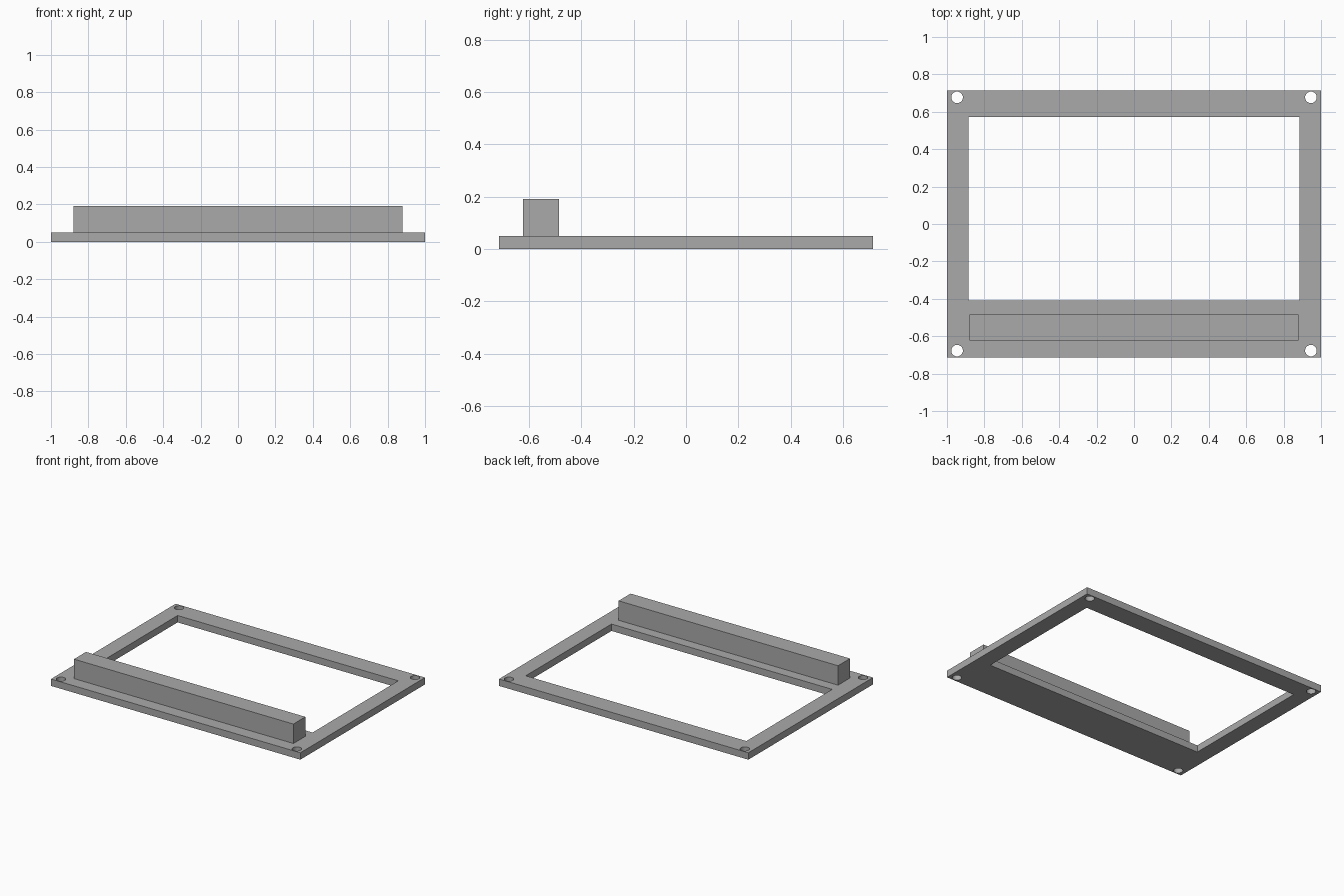
import bpy
import bmesh
from mathutils import Matrix, Vector

cube = bpy.data.objects.get("Cube")
if cube:
    bpy.data.objects.remove(cube, do_unlink=True)

PLATE_TOP = 0.05
HALF_DEPTH = 0.714

grey = bpy.data.materials.new("plain grey")
grey.use_nodes = True
colour = (0.4, 0.4, 0.4, 1)
grey.diffuse_color = colour
grey.node_tree.nodes["Principled BSDF"].inputs["Base Color"].default_value = colour


def add_object(name, bm):
    mesh = bpy.data.meshes.new(name)
    bm.to_mesh(mesh)
    bm.free()
    mesh.materials.append(grey)
    obj = bpy.data.objects.new(name, mesh)
    bpy.context.collection.objects.link(obj)
    return obj


def box(name, low, high):
    low, high = Vector(low), Vector(high)
    bm = bmesh.new()
    bmesh.ops.create_cube(bm, size=1, matrix=Matrix.Translation((low + high) / 2)
                          @ Matrix.Diagonal((high - low).to_4d()))
    return add_object(name, bm)


def cut(target, cutter):
    cutter.hide_render = True
    cutter.hide_viewport = True
    cutter.display_type = 'WIRE'
    mod = target.modifiers.new(cutter.name, 'BOOLEAN')
    mod.operation = 'DIFFERENCE'
    mod.solver = 'EXACT'
    mod.object = cutter


# Flat mounting frame
frame = box("mounting_frame", (-1, -HALF_DEPTH, 0), (1, HALF_DEPTH, PLATE_TOP))

# Large window opening
cut(frame, box("window_cutter", (-0.885, -0.41, -0.1), (0.885, 0.572, 0.2)))

# Round screw holes in the four corners
bm = bmesh.new()
for x in (-0.946, 0.946):
    for y in (-0.677, 0.677):
        bmesh.ops.create_cone(bm, cap_ends=True, segments=32, radius1=0.031,
                              radius2=0.031, depth=0.3,
                              matrix=Matrix.Translation((x, y, 0)))
cut(frame, add_object("screw_hole_cutter", bm))

# Apply the cuts, then remove the cutters
depsgraph = bpy.context.evaluated_depsgraph_get()
cut_mesh = bpy.data.meshes.new_from_object(frame.evaluated_get(depsgraph))
cutters = [m.object for m in frame.modifiers]
frame.modifiers.clear()
frame.data = cut_mesh
for cutter in cutters:
    bpy.data.objects.remove(cutter, do_unlink=True)

# Smooth hole walls with sharp rims
bpy.ops.object.select_all(action='DESELECT')
frame.select_set(True)
bpy.context.view_layer.objects.active = frame
bpy.ops.object.shade_smooth_by_angle()

# Raised bar along the front rail
box("front_bar", (-0.88, -0.622, PLATE_TOP), (0.88, -0.485, 0.191))
